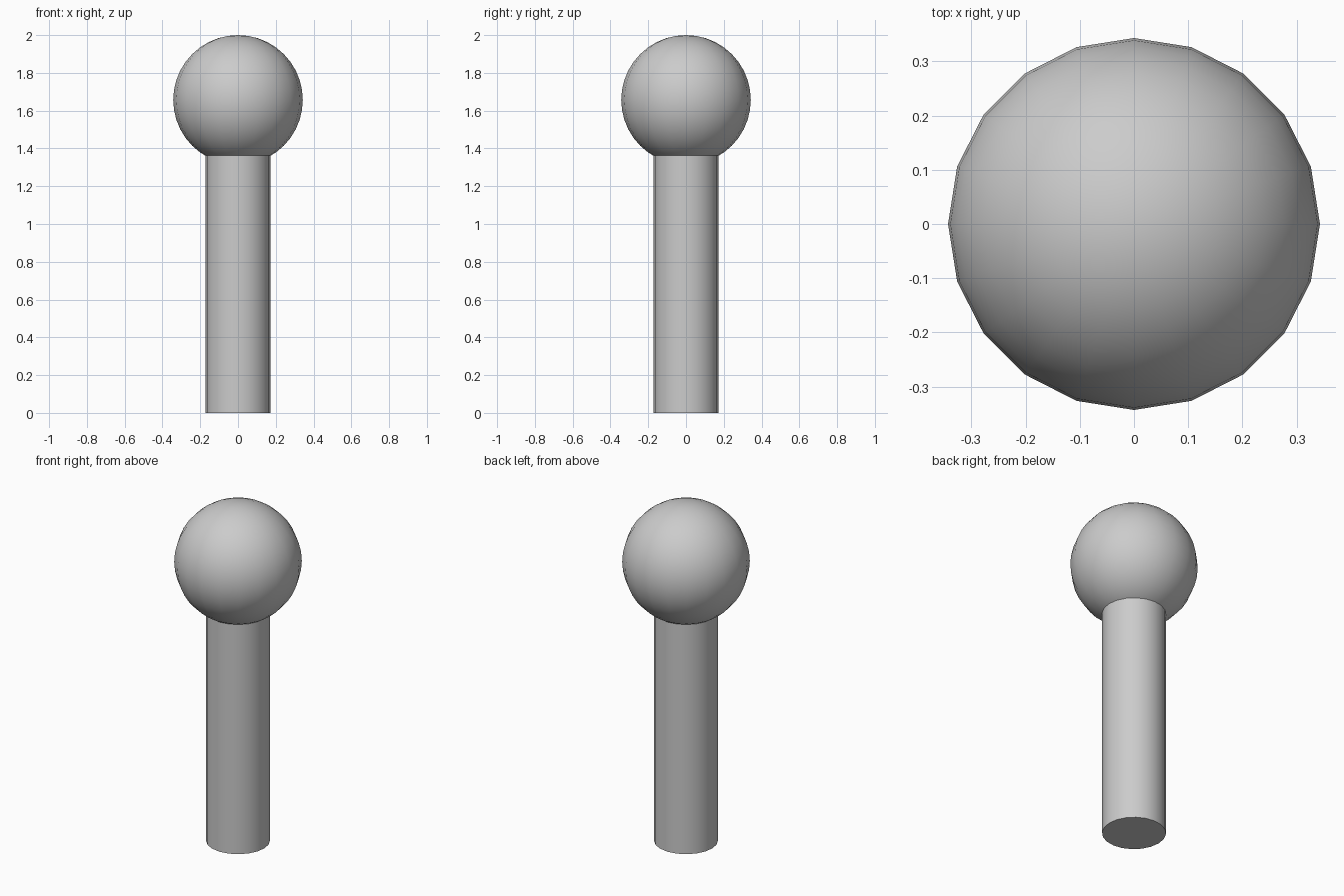
import bpy
import math

if "Cube" in bpy.data.objects:
    bpy.data.objects.remove(bpy.data.objects["Cube"])

SIDES = 20
BALL_R = 0.343
POST_R = 0.172
POST_TOP = 1.37  # slightly inside the ball


def finish(name):
    obj = bpy.context.object
    obj.name = name
    bpy.ops.object.transform_apply(location=True, rotation=True, scale=True)
    bpy.ops.object.shade_smooth_by_angle(angle=math.radians(35))


# Round post standing on the ground
bpy.ops.mesh.primitive_cylinder_add(vertices=SIDES, radius=POST_R, depth=POST_TOP,
                                    location=(0, 0, POST_TOP / 2))
finish("post")

# Ball resting on the post
bpy.ops.mesh.primitive_uv_sphere_add(segments=SIDES, ring_count=20, radius=BALL_R,
                                     location=(0, 0, 2 - BALL_R))
finish("ball")
